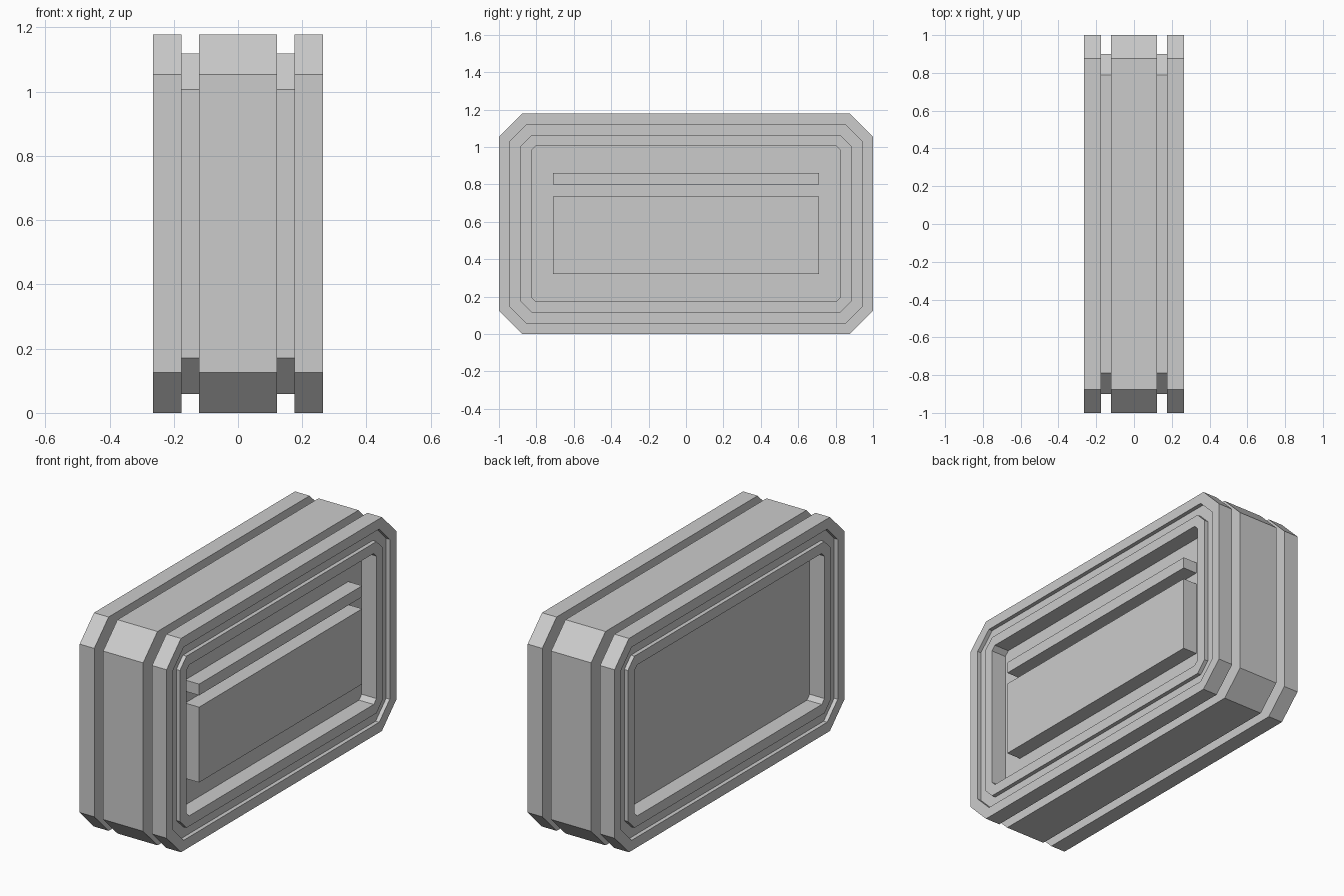
import bpy, bmesh

if "Cube" in bpy.data.objects:
    bpy.data.objects.remove(bpy.data.objects["Cube"])

H = 1.178          # overall height
ZC = H / 2


def octagon(inset=0.0, scale=1.0):
    """Chamfered rectangle in the YZ plane, uniformly inset or scaled."""
    a, b = 1.0 - inset, ZC - inset
    c = 0.125 - inset * 0.586
    pts = [(a, b - c), (a - c, b), (c - a, b), (-a, b - c),
           (-a, c - b), (c - a, -b), (a - c, -b), (a, c - b)]
    return [(y * scale, ZC + z * scale) for y, z in pts]


def add_object(name, bm):
    bmesh.ops.recalc_face_normals(bm, faces=bm.faces)
    mesh = bpy.data.meshes.new(name)
    bm.to_mesh(mesh)
    bm.free()
    obj = bpy.data.objects.new(name, mesh)
    bpy.context.collection.objects.link(obj)
    return obj


# Housing: loft from the recessed panel outward, round the rim, to the middle
half = [
    (0.175, 0.173, 1.0),   # recessed panel
    (0.265, 0.173, 1.0),   # inner lip
    (0.265, 0.116, 1.0),
    (0.243, 0.116, 1.0),   # shallow face groove
    (0.243, 0.057, 1.0),
    (0.265, 0.057, 1.0),
    (0.265, 0.0, 1.0),     # outer rim
    (0.176, 0.0, 1.0),
    (0.176, 0.0, 0.9),     # channel round the body
    (0.122, 0.0, 0.9),
    (0.122, 0.0, 1.0),     # middle band
]
stations = half + [(-x, i, s) for x, i, s in reversed(half)]
bm = bmesh.new()
loops = [[bm.verts.new((x, y, z)) for y, z in octagon(i, s)]
         for x, i, s in stations]
for la, lb in zip(loops, loops[1:]):
    for k in range(8):
        n = (k + 1) % 8
        bm.faces.new((la[k], la[n], lb[n], lb[k]))
bm.faces.new(loops[0])
bm.faces.new(loops[-1])
add_object("housing", bm)


# Raised blocks on the right-hand panel
def block(name, z0, z1):
    bm = bmesh.new()
    bmesh.ops.create_cube(bm, size=1.0)
    x0, x1 = 0.17, 0.26
    for v in bm.verts:
        v.co = (x1 if v.co.x > 0 else x0,
                v.co.y * 1.42,
                z1 if v.co.z > 0 else z0)
    add_object(name, bm)


block("lower_plate", 0.32, 0.735)
block("upper_bar", 0.80, 0.862)
